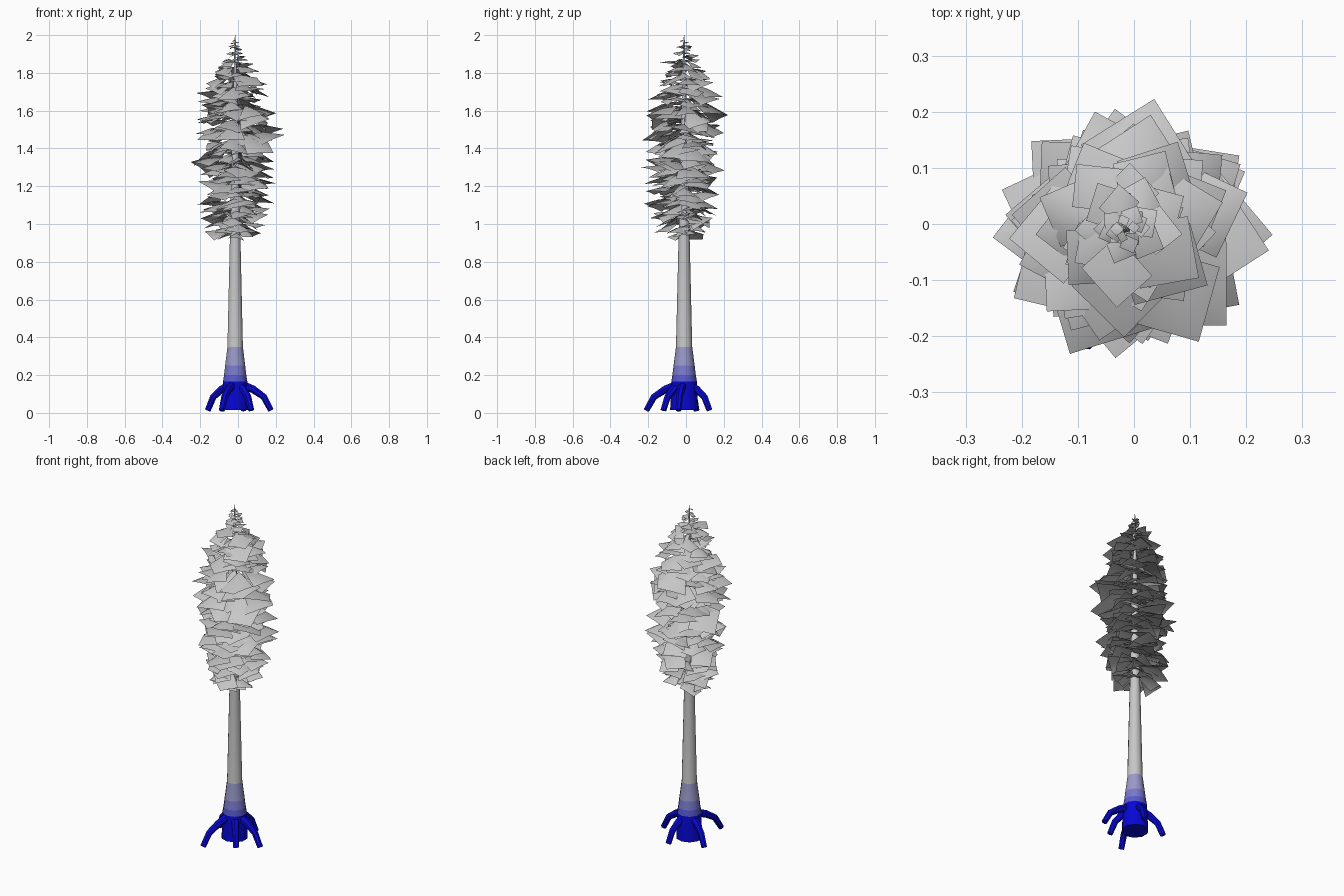
import bpy, bmesh, math, random
from mathutils import Vector

random.seed(8)
if "Cube" in bpy.data.objects:
    bpy.data.objects.remove(bpy.data.objects["Cube"])

AXIS = Vector((-0.015, -0.01, 0))


def material(name, red_green, blue):
    m = bpy.data.materials.new(name)
    m.use_nodes = True
    colour = (red_green, red_green, blue, 1)
    m.diffuse_color = colour
    m.node_tree.nodes["Principled BSDF"].inputs["Base Color"].default_value = colour
    return m


grey = material("light grey", 0.57, 0.57)
bands = [material("lavender", 0.32, 0.59), material("violet blue", 0.19, 0.61),
         material("deep violet", 0.1, 0.63)]
blue = material("root blue", 0.002, 0.66)


def finish(bm, name, mats, angle):
    mesh = bpy.data.meshes.new(name)
    bm.to_mesh(mesh)
    bm.free()
    obj = bpy.data.objects.new(name, mesh)
    bpy.context.collection.objects.link(obj)
    for m in mats:
        mesh.materials.append(m)
    bpy.ops.object.select_all(action='DESELECT')
    obj.select_set(True)
    bpy.context.view_layer.objects.active = obj
    bpy.ops.object.shade_smooth_by_angle(angle=math.radians(angle))


def tube(bm, rings, sides, flat=False):
    """Skin circles of (centre, radius); flat keeps every circle horizontal."""
    loops = []
    for i, (c, r) in enumerate(rings):
        ahead = rings[min(i + 1, len(rings) - 1)][0]
        behind = rings[max(i - 1, 0)][0]
        d = Vector((0, 0, 1)) if flat else (ahead - behind).normalized()
        u = Vector((1, 0, 0)) if flat else d.cross(Vector((0, 0, 1))).normalized()
        v = d.cross(u)
        loops.append([bm.verts.new(c + r * (u * math.cos(a) + v * math.sin(a)))
                      for a in (math.tau * (k + 0.5) / sides for k in range(sides))])
    for a, b in zip(loops, loops[1:]):
        for k in range(sides):
            n = (k + 1) % sides
            bm.faces.new((a[k], a[n], b[n], b[k]))
    bm.faces.new(loops[0][::-1])
    bm.faces.new(loops[-1])


# Trunk with a flared foot, coloured by height
bm = bmesh.new()
profile = [(0.015, 0.074), (0.1, 0.07), (0.165, 0.068), (0.2, 0.062), (0.25, 0.056),
           (0.35, 0.043), (0.9, 0.03), (1.5, 0.017), (1.97, 0.003)]
tube(bm, [(AXIS + Vector((0, 0, z)), r) for z, r in profile], 10, flat=True)
for f in bm.faces:
    z = f.calc_center_median().z
    f.material_index = sum(z < limit for limit in (0.35, 0.25, 0.2, 0.165))
finish(bm, "trunk", [grey] + bands + [blue], 40)

# Arching roots
bm = bmesh.new()
root_ends = [(-0.16, 0.055), (0.175, -0.04), (-0.085, -0.21), (0.03, 0.125), (0.07, -0.12)]
for x, y in root_ends:
    out = Vector((x, y, 0)) - AXIS
    path = [(0.15, 0.15, 0.024), (0.5, 0.125, 0.021), (0.8, 0.085, 0.018), (1, 0.014, 0.016)]
    tube(bm, [(AXIS + out * t + Vector((0, 0, z)), r) for t, z, r in path], 7)
finish(bm, "roots", [blue], 40)

# Crown outline as (height, reach) pairs
outline = [(0.92, 0.13), (1.0, 0.155), (1.1, 0.175), (1.3, 0.205), (1.5, 0.22), (1.6, 0.21),
           (1.75, 0.17), (1.85, 0.12), (1.92, 0.055), (2.0, 0.025)]


def reach_at(z):
    for (z0, r0), (z1, r1) in zip(outline, outline[1:]):
        if z <= z1:
            return r0 + (r1 - r0) * (z - z0) / (z1 - z0)
    return outline[-1][1]


def leaf_card(bm, z, angle, reach, size, pitch):
    """Four-cornered sheet with one corner outward, its side corners drooping."""
    out = Vector((math.cos(angle), math.sin(angle), 0))
    side = Vector((-out.y, out.x, 0))
    skew = random.uniform(-0.4, 0.4)
    roll = random.uniform(-0.15, 0.15)
    droop = random.uniform(0.08, 0.35)
    grid = []
    for i in range(3):
        for j in range(3):
            along = (i + j) / 2 - 2
            across = (i - j) / 2
            p = AXIS + out * (reach + along * size / 2) + side * size * (across * 0.5 + skew * along * 0.2)
            p.z = z + size * (pitch * (along + 1) + roll * across - droop * abs(across)
                              - 0.06 * (along + 1) ** 2)
            grid.append(bm.verts.new(p))
    for i in range(2):
        for j in range(2):
            a = i * 3 + j
            bm.faces.new((grid[a], grid[a + 3], grid[a + 4], grid[a + 1]))


# Foliage cards spiralling up the trunk
bm = bmesh.new()
count = 215
for n in range(count):
    z = 0.945 + 1.03 * n / (count - 1)
    reach = reach_at(z) * random.uniform(0.62, 1.2)
    leaf_card(bm, z + random.uniform(-0.015, 0.015), n * 2.4 + random.uniform(-0.5, 0.5),
              reach, reach * random.uniform(0.75, 1.0), random.uniform(-0.26, 0.03))

# Tiny upright shoot at the tip
tube(bm, [(AXIS + Vector((0, 0, 1.95)), 0.006), (AXIS + Vector((0, 0, 2.0)), 0.001)], 5, flat=True)
finish(bm, "foliage", [grey], 60)
